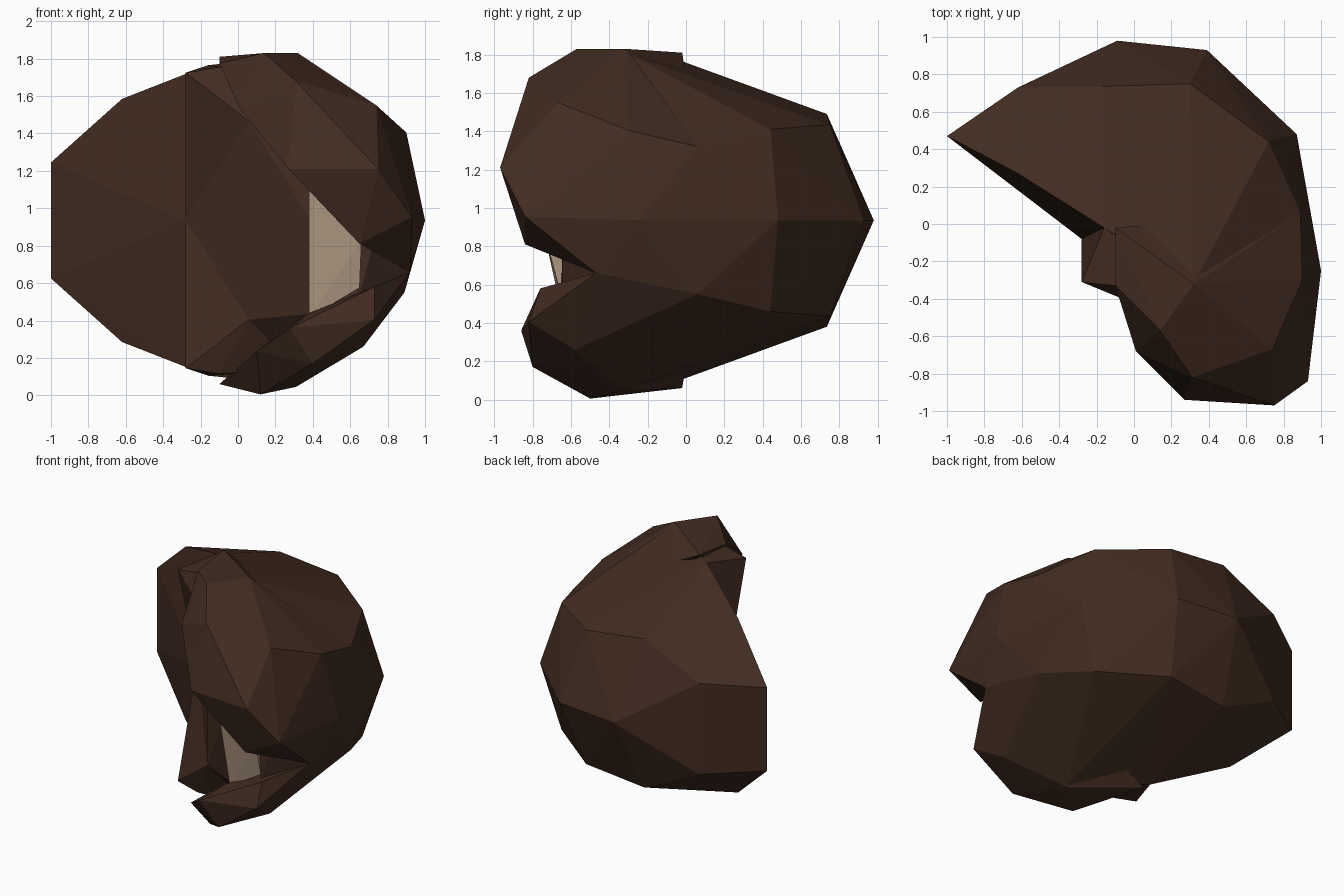
import bpy, bmesh

cube = bpy.data.objects.get("Cube")
if cube:
    bpy.data.objects.remove(cube, do_unlink=True)

MID = 0.935  # height of the symmetry plane


def make_material(name, color):
    mat = bpy.data.materials.new(name)
    mat.use_nodes = True
    mat.diffuse_color = color
    mat.node_tree.nodes["Principled BSDF"].inputs["Base Color"].default_value = color
    return mat


def mirror(points):
    return points + [(x, y, -z) for x, y, z in points if z != 0]


def faceted(name, points, mat):
    """Low-poly solid around a few corner points, z measured from the symmetry plane."""
    bm = bmesh.new()
    for x, y, z in points:
        bm.verts.new((x, y, z + MID))
    hull = bmesh.ops.convex_hull(bm, input=bm.verts[:])
    loose = set(hull["geom_interior"] + hull["geom_unused"])
    bmesh.ops.delete(bm, geom=[v for v in loose if isinstance(v, bmesh.types.BMVert)],
                     context='VERTS')
    bmesh.ops.recalc_face_normals(bm, faces=bm.faces[:])
    mesh = bpy.data.meshes.new(name)
    bm.to_mesh(mesh)
    bm.free()
    mesh.materials.append(mat)
    obj = bpy.data.objects.new(name, mesh)
    bpy.context.collection.objects.link(obj)
    return obj


brown = make_material("dark brown", (0.054, 0.025, 0.015, 1))
beige = make_material("beige", (0.52, 0.38, 0.27, 1))

# Corners shared by neighbouring parts
temple = (-0.16, -0.02, 0.83)
nape_center = (-0.28, -0.08, 0)
crown_side = (0.49, 0, 0.70)
crown_ridge = (0.89, 0.06, 0.385)
crown_peak = (1, -0.25, 0)
part_root = (0.92, -0.47, -0.275)
brow_side = (0.06, -0.45, 0.53)

# Back and crown, symmetric
faceted("crown", mirror([
    (-1, 0.47, 0.31), (-0.62, 0.73, 0.34), (-0.17, 0.735, 0.555), (0.30, 0.75, 0.50),
    (0.72, 0.44, 0.475), (-0.09, 0.98, 0), (0.39, 0.93, 0), (0.87, 0.48, 0),
    (-0.62, 0.27, 0.65), (0.32, -0.32, 0.88),
    temple, nape_center, crown_side, crown_ridge, crown_peak,
]) + [part_root], brown)

# Recessed underside between the sideburns
faceted("underside", mirror([
    nape_center, brow_side, (0.39, -0.73, 0), (0.38, -0.63, 0.5),
    (0.32, -0.32, 0.8), (0.5, 0, 0)]), brown)

# Sideburns, one on each side of the symmetry plane
sideburn = [nape_center, temple, (-0.28, -0.31, 0.79), (-0.1, -0.33, 0.82),
            brow_side, (0.32, -0.32, 0.8)]
for side, sign in (("upper", 1), ("lower", -1)):
    faceted(side + "_sideburn", [(x, y, z * sign) for x, y, z in sideburn], brown)

# Large swept lock
faceted("upper_lock", [
    (-0.1, -0.02, 0.875), (-0.1, -0.33, 0.84), (0.14, -0.57, 0.895), (0.32, -0.32, 0.895),
    (0.01, -0.68, 0.6), (0.31, -0.82, 0.745), (0.27, -0.94, 0.275), (0.75, -0.97, 0.275),
    (0.74, -0.67, 0.615), (0.9, -0.3, 0.47), (0.93, -0.84, 0.02), (0.65, -0.84, -0.125),
    crown_peak, part_root, crown_ridge], brown)

# Small swept lock
faceted("lower_lock", [
    (-0.1, -0.02, -0.875), (0.12, -0.5, -0.93), (0.31, -0.33, -0.89), (0.1, -0.7, -0.7),
    (0.4, -0.8, -0.765), (0.28, -0.86, -0.575), (0.73, -0.82, -0.53), (0.73, -0.76, -0.355),
    (0.67, -0.58, -0.675), (0.37, -0.66, -0.5), (0.89, 0.06, -0.385), part_root], brown)

# Wall at the end of the parting
faceted("parting_wall", [
    (0.6, -0.65, -0.25), (0.65, -0.65, -0.4), (0.73, -0.64, -0.1),
    (0.7, -0.4, -0.3), part_root], brown)

# Pale surface showing between the locks
faceted("forehead", [
    (0.38, -0.64, -0.52), (0.38, -0.79, 0.16), (0.65, -0.66, -0.36), (0.66, -0.73, -0.1),
    (0.5, -0.35, -0.2)], beige)
